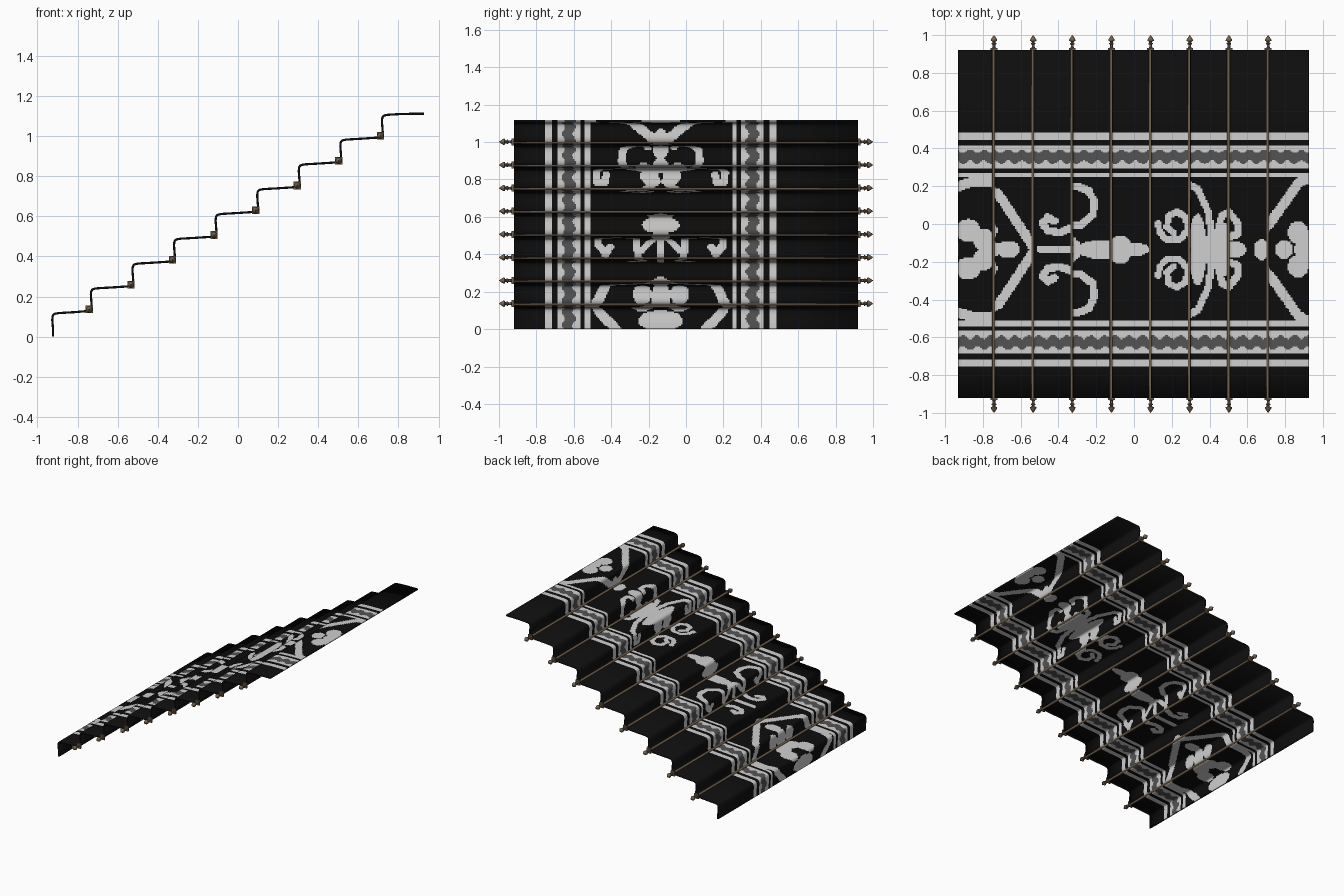
import bpy, bmesh, math
from mathutils import Vector

if "Cube" in bpy.data.objects:
    bpy.data.objects.remove(bpy.data.objects["Cube"])

def material(name, rgb):
    m = bpy.data.materials.new(name)
    m.diffuse_color = (*rgb, 1)
    m.use_nodes = True
    m.node_tree.nodes["Principled BSDF"].inputs["Base Color"].default_value = m.diffuse_color
    return m

BLACK = material("black_wool", (0.004, 0.004, 0.004))
LIGHT = material("light_grey_wool", (0.62, 0.62, 0.62))
GREY = material("dark_grey_wool", (0.085, 0.085, 0.085))
BRASS = material("aged_brass", (0.17, 0.12, 0.075))

STEPS, RUN, RISE, MID = 9, 0.2073, 0.1236, -0.135   # MID = centre line of the woven pattern
LENGTH = 2.943

def base(i):
    return (-0.923 if i == 0 else -0.938 + RUN * i), RISE * i

# Stair profile: fillet, riser, rounded nosing, slightly rising tread
step = [(-.022, .004), (-.012, .010), (-.003, .018), (.001, .034), (-.001, .06), (-.003, .085),
        (-.001, .103), (.004, .111), (.012, .115), (.03, .118), (.1, .122)]
corners = [Vector((-.922, 0))]
for i in range(STEPS):
    bx, bz = base(i)
    corners += [Vector((bx + x, bz + z)) for x, z in (step[3:] if i == 0 else step)]
corners.append(Vector((.927, 1.112)))
path = [corners[0]]
for a, b in zip(corners, corners[1:]):
    n = math.ceil((b - a).length / .0092)
    path += [a.lerp(b, k / n) for k in range(1, n + 1)]
arc = [0]
for a, b in zip(path, path[1:]):
    arc.append(arc[-1] + (b - a).length)
arc = [s * LENGTH / arc[-1] for s in arc]

# Woven motifs: strokes as (distance along runner, distance from centre line), half width
strokes = [
    # lower lozenge
    ([(0, .24), (.1, .33), (.2, .36), (.3, .36), (.35, .33), (.447, .29), (.64, .02), (.65, 0)], .027),
    # lower scroll
    ([(1.04, .27), (1.0, .295), (1.05, .335), (1.101, .335), (1.17, .31), (1.2, .25), (1.19, .18),
      (1.12, .13), (1.05, .13), (.981, .12), (.9, .09), (.83, .1), (.8, .14), (.83, .17), (.87, .15)], .021),
    ([(.79, 0), (1.1, 0)], .022),
    ([(1.1, .03), (1.02, .1)], .018),
    # upper scrolls
    ([(1.86, .09), (1.82, .12), (1.83, .18), (1.88, .2), (1.93, .17), (1.94, .1), (1.89, .05),
      (1.82, .05), (1.78, .09), (1.77, .14)], .018),
    ([(1.94, .1), (2.0, .02)], .02),
    ([(2.04, .29), (1.99, .3), (1.99, .34), (2.05, .345), (2.1, .32), (2.16, .2), (2.18, .07), (2.1, 0)], .02),
    ([(2.2, .05), (2.24, .18), (2.31, .21), (2.38, .2), (2.43, .14), (2.43, .08), (2.39, .07)], .02),
    # upper lozenge
    ([(2.59, 0), (2.63, .04), (2.736, .16), (2.88, .35), (2.943, .38)], .027),
]
segs = [(Vector(a), Vector(b), w) for pts, w in strokes for a, b in zip(pts, pts[1:])]
# Leaves, petals and bulbs as ellipses: along, across, radius along, radius across
leaves = [(.05, 0, .06, .12), (.17, .1, .07, .06), (.26, .05, .06, .06), (.38, .1, .06, .05),
          (.36, 0, .1, .05), (.5, 0, .07, .045),
          (1.24, 0, .14, .05), (1.36, 0, .05, .1), (1.45, 0, .07, .075), (1.53, 0, .09, .035),
          (2.1, 0, .05, .19), (2.03, .06, .05, .05), (2.2, 0, .13, .06), (2.25, .09, .05, .05),
          (2.4, 0, .08, .045),
          (2.57, 0, .045, .055), (2.64, 0, .05, .035), (2.8, 0, .05, .05), (2.88, .09, .06, .06),
          (2.93, 0, .07, .1)]

def near(p, a, b, w):
    d = b - a
    t = max(0, min(1, (p - a).dot(d) / d.length_squared))
    return (p - a - d * t).length < w

def colour(u, h, row_segs, row_leaves):
    if h > .62:
        return 0
    if h > .38:                                         # border stripes
        if abs(h - .492 - .01 * math.sin(u * 2 * math.pi / .08)) < .029:
            return 2
        return int(h < .405 or .432 < h < .55 or h > .582)
    p = Vector((u, h))
    if any(((u - a) / ra) ** 2 + ((h - c) / rc) ** 2 < 1 for a, c, ra, rc in row_leaves):
        return 1
    return int(any(near(p, *s) for s in row_segs))

# Stair runner: fine grid over the patterned width, plain margins outside
ys = [-.92] + [-.755 + .0076 * k for k in range(164)] + [.92]
nx = len(ys)
verts = [(p.x, y, p.y) for p in path for y in ys]
faces, idx = [], []
for r in range(len(path) - 1):
    u = (arc[r] + arc[r + 1]) / 2
    rs = [s for s in segs if min(s[0].x, s[1].x) - s[2] < u < max(s[0].x, s[1].x) + s[2]]
    rl = [e for e in leaves if abs(u - e[0]) < e[2]]
    for c in range(nx - 1):
        k = r * nx + c
        faces.append((k, k + nx, k + nx + 1, k + 1)[::-1])
        plain = c in (0, nx - 2)
        idx.append(0 if plain else colour(u, abs((ys[c] + ys[c + 1]) / 2 - MID), rs, rl))
me = bpy.data.meshes.new("stair_runner")
me.from_pydata(verts, [], faces)
for m in (BLACK, LIGHT, GREY):
    me.materials.append(m)
me.polygons.foreach_set("material_index", idx)
me.polygons.foreach_set("use_smooth", [True] * len(faces))
runner = bpy.data.objects.new("stair_runner", me)
bpy.context.collection.objects.link(runner)
sol = runner.modifiers.new("thickness", 'SOLIDIFY')
sol.thickness, sol.offset = .011, 0

# Stair rods: turned rod with pointed finials, square brackets at the carpet edges
half = [(0, .0095), (.935, .0095), (.938, .007), (.95, .007), (.952, .012), (.958, .012), (.96, .007),
        (.966, .008), (.97, .017), (.975, .017), (.99, .008), (1.0, .0005)]
turned = [(-y, r) for y, r in half[:0:-1]] + half[1:]
SIDES = 12

def stair_rod(name, x, z):
    bm = bmesh.new()
    rings = [[bm.verts.new((x + r * math.cos(2 * math.pi * k / SIDES), y,
                            z + r * math.sin(2 * math.pi * k / SIDES))) for k in range(SIDES)]
             for y, r in turned]
    for a, b in zip(rings, rings[1:]):
        for k in range(SIDES):
            j = (k + 1) % SIDES
            bm.faces.new((a[k], b[k], b[j], a[j]))
    bm.faces.new(rings[0])
    bm.faces.new(rings[-1][::-1])
    for side in (-1, 1):
        box = bmesh.ops.create_cube(bm, size=1)["verts"]
        bmesh.ops.scale(bm, verts=box, vec=(.036, .012, .038))
        bmesh.ops.translate(bm, verts=box, vec=(x, side * .926, z))
    bmesh.ops.recalc_face_normals(bm, faces=bm.faces)
    mesh = bpy.data.meshes.new(name)
    bm.to_mesh(mesh)
    bm.free()
    mesh.materials.append(BRASS)
    ob = bpy.data.objects.new(name, mesh)
    bpy.context.collection.objects.link(ob)
    bpy.ops.object.select_all(action='DESELECT')
    ob.select_set(True)
    bpy.context.view_layer.objects.active = ob
    bpy.ops.object.shade_smooth_by_angle(angle=math.radians(35))

for i in range(1, STEPS):
    bx, bz = base(i)
    stair_rod(f"stair_rod_{i}", bx - .0105, bz + .0125)
